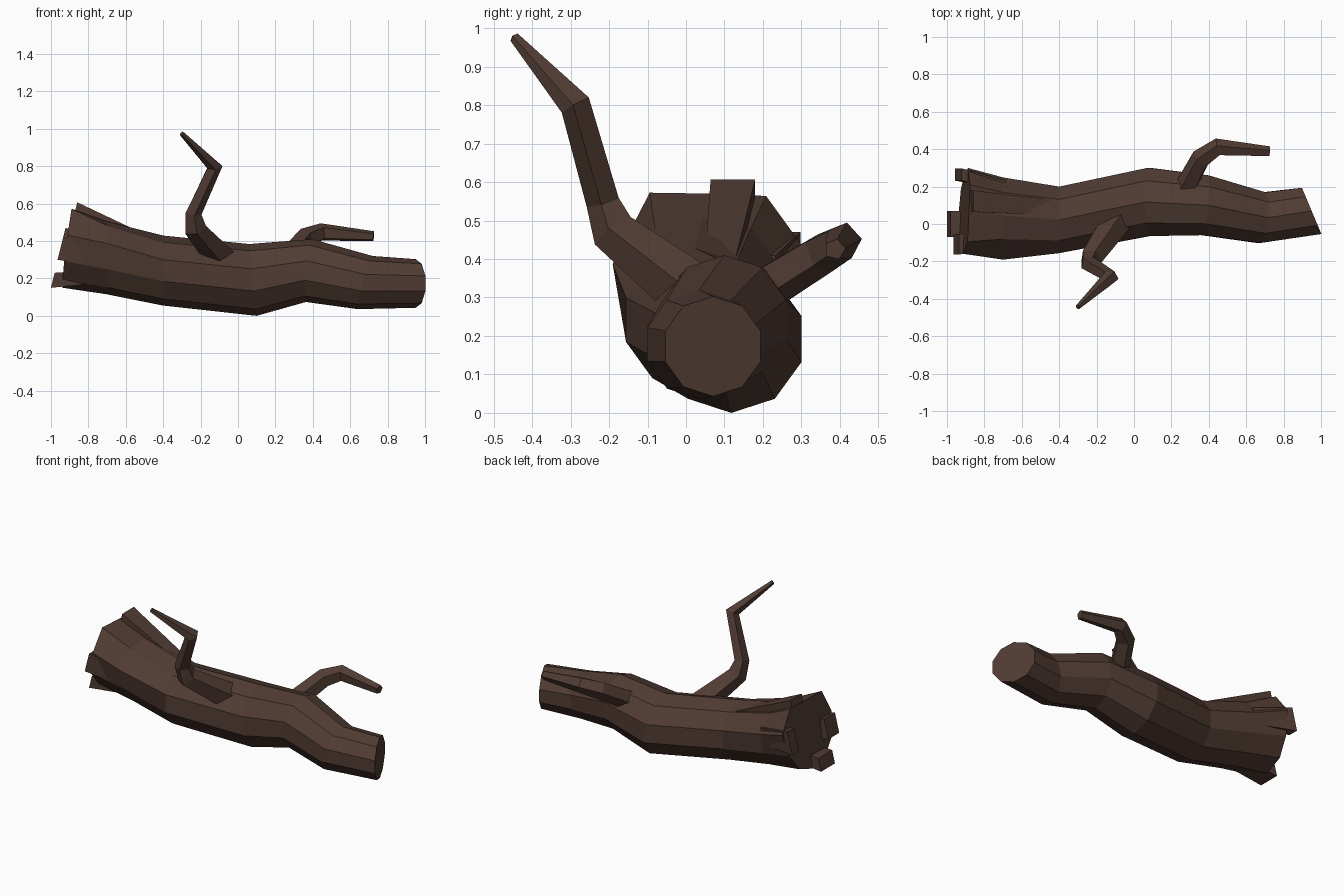
import bpy, bmesh, math
from mathutils import Vector

if "Cube" in bpy.data.objects:
    bpy.data.objects.remove(bpy.data.objects["Cube"])

bark = bpy.data.materials.new("dark brown bark")
bark.diffuse_color = (0.082, 0.045, 0.034, 1)
bark.use_nodes = True
bark.node_tree.nodes["Principled BSDF"].inputs["Base Color"].default_value = bark.diffuse_color


def loft(name, rings):
    """Skin a list of equal-sized point rings and cap both ends."""
    bm = bmesh.new()
    rows = [[bm.verts.new(p) for p in r] for r in rings]
    n = len(rows[0])
    for a, b in zip(rows, rows[1:]):
        for i in range(n):
            j = (i + 1) % n
            bm.faces.new((a[i], a[j], b[j], b[i]))
    bm.faces.new(rows[0])
    bm.faces.new(rows[-1])
    bmesh.ops.recalc_face_normals(bm, faces=bm.faces[:])
    me = bpy.data.meshes.new(name)
    bm.to_mesh(me)
    bm.free()
    me.materials.append(bark)
    ob = bpy.data.objects.new(name, me)
    bpy.context.collection.objects.link(ob)
    return ob


def trunk_ring(x, cy, cz, r, tilt_y=0, tilt_z=0, flare={}):
    """Ten-sided ring, first point at the bottom, then round by +y."""
    pts = []
    for k in range(10):
        a = math.radians(-90 + 36 * k)
        s = r * flare.get(k, 1)
        dy, dz = s * math.cos(a), s * math.sin(a)
        pts.append(Vector((x + tilt_y * dy + tilt_z * dz, cy + dy, cz + dz)))
    return pts


# trunk, flared at the root end
loft("trunk", [
    trunk_ring(-0.91, 0.06, 0.36, 0.21, 0.05, 0.13, {3: 1.2, 4: 1.2, 6: 1.25, 7: 1.1, 8: 1.05}),
    trunk_ring(-0.70, 0.045, 0.31, 0.195, 0, 0, {3: 1.1, 4: 1.08, 6: 1.1, 7: 1.27}),
    trunk_ring(-0.40, 0.022, 0.242, 0.187),
    trunk_ring(0.08, 0.118, 0.192, 0.192, 0, -0.1),
    trunk_ring(0.38, 0.10, 0.242, 0.168, 0.1, 0.1),
    trunk_ring(0.68, 0.034, 0.178, 0.142, 0.1, 0.28),
    trunk_ring(0.95, 0.07, 0.173, 0.13, -0.42, 0.0),
])


def branch(name, path, sides=5):
    """Tapered tube; path holds (x, y, z, radius)."""
    pts = [Vector(p[:3]) for p in path]
    rings, u = [], None
    for i, p in enumerate(pts):
        d = Vector((0, 0, 0))
        if i:
            d += (p - pts[i - 1]).normalized()
        if i < len(pts) - 1:
            d += (pts[i + 1] - p).normalized()
        d.normalize()
        if u is None:
            u = d.orthogonal()
        u = (u - d * u.dot(d)).normalized()
        v = d.cross(u)
        r = path[i][3]
        rings.append([p + r * (math.cos(t) * u + math.sin(t) * v)
                      for t in (2 * math.pi * k / sides for k in range(sides))])
    loft(name, rings)


# bent branches
branch("tall_branch", [(-0.08, 0.03, 0.30, 0.085), (-0.23, -0.185, 0.47, 0.062),
                       (-0.24, -0.215, 0.55, 0.046), (-0.125, -0.285, 0.80, 0.043),
                       (-0.30, -0.445, 0.975, 0.014)])
branch("short_branch", [(0.27, 0.18, 0.31, 0.062), (0.36, 0.35, 0.415, 0.056),
                        (0.45, 0.41, 0.447, 0.049), (0.725, 0.387, 0.425, 0.028)])


def root_stub(name, start, end, hy, hz, taper):
    """Broken root: a four-sided wedge running out past the trunk end."""
    rings = []
    for p, s in ((start, taper), (end, 1)):
        rings.append([Vector((p[0] + 0.25 * b * hz * s, p[1] + a * hy * s, p[2] + b * hz * s))
                      for a, b in ((-1, -1), (1, -1), (1, 1), (-1, 1))])
    loft(name, rings)


# broken roots round the flared end
root_stub("low_root", (-0.75, 0.0, 0.21), (-0.99, 0.0, 0.19), 0.07, 0.04, 0.9)
root_stub("front_root", (-0.75, -0.09, 0.32), (-0.95, -0.108, 0.36), 0.055, 0.06, 0.9)
root_stub("top_root", (-0.45, 0.09, 0.38), (-0.87, 0.122, 0.565), 0.058, 0.042, 0.7)
root_stub("back_root", (-0.70, 0.21, 0.36), (-0.94, 0.265, 0.40), 0.033, 0.07, 0.7)
